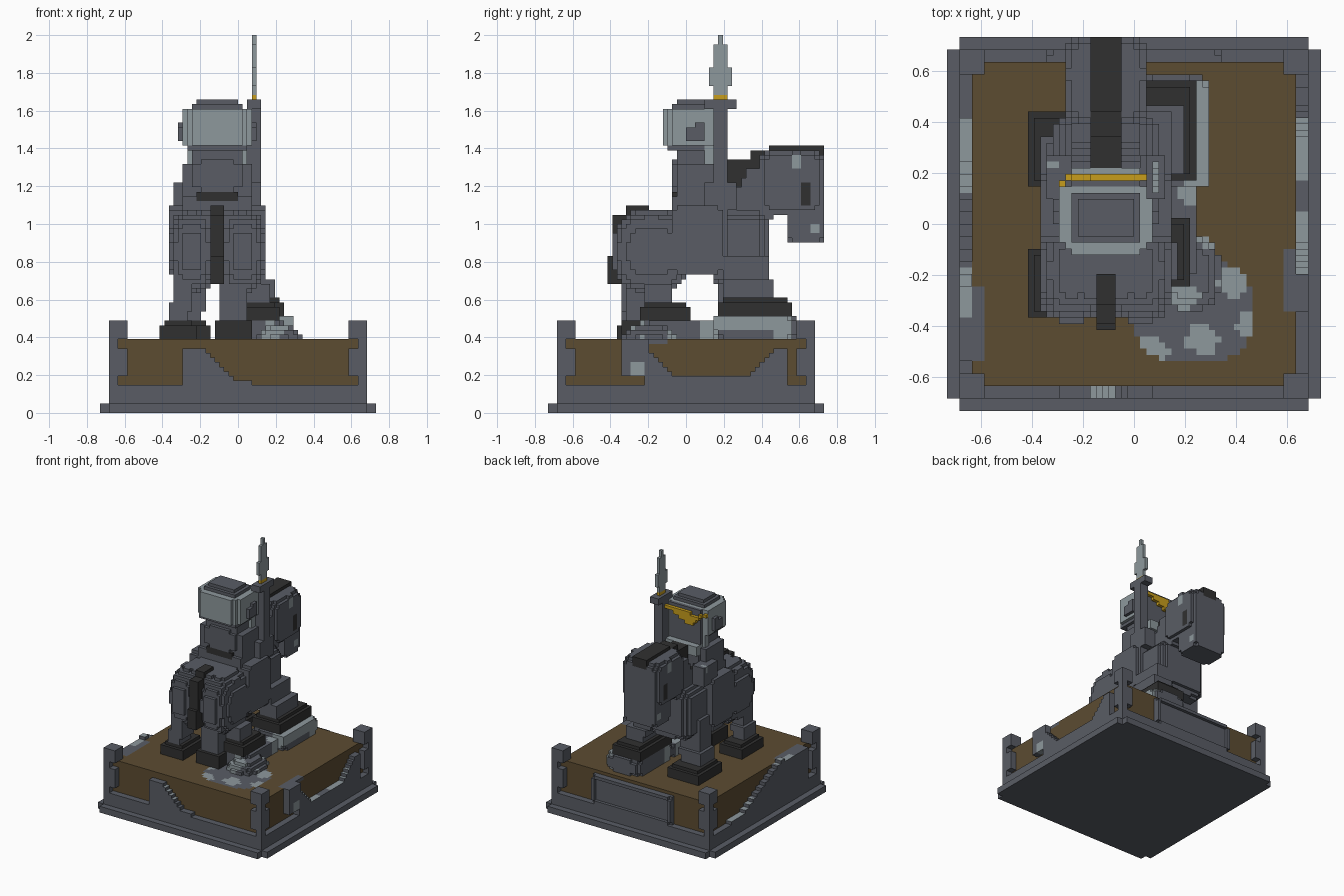
import bpy
import bmesh
import math
from mathutils import Vector

if "Cube" in bpy.data.objects:
    bpy.data.objects.remove(bpy.data.objects["Cube"])

UNIT = 2 / 82          # edge of one block
MIRROR = -10           # blocks mirror across the horse's own centre line

PALETTE = {
    "stone_grey": (0.1, 0.108, 0.13, 1),
    "pale_stone": (0.27, 0.315, 0.335, 1),
    "charcoal": (0.03, 0.03, 0.03, 1),
    "earth_brown": (0.107, 0.072, 0.031, 1),
    "gold": (0.57, 0.34, 0.012, 1),
}
GREY, PALE, BLACK, BROWN, GOLD = range(len(PALETTE))
PALE_TOP = -1          # grey block with a pale upper face
materials = []
for label, colour in PALETTE.items():
    mat = bpy.data.materials.new(label)
    mat.use_nodes = True
    mat.diffuse_color = colour
    mat.node_tree.nodes["Principled BSDF"].inputs["Base Color"].default_value = colour
    materials.append(mat)

blocks = {}            # block position -> (part name, colour)


def fill(part, colour, x, y, z, power=None, mirror=False):
    """Fill a box of blocks; a power rounds it into a superellipsoid."""
    for i in range(*x):
        for j in range(*y):
            for k in range(*z):
                if power:
                    offsets = [abs(2 * c + 1 - lo - hi) / (hi - lo)
                               for c, (lo, hi) in zip((i, j, k), (x, y, z))]
                    if sum(d ** power for d in offsets) > 1:
                        continue
                tone = colour(i, j, k) if callable(colour) else colour
                blocks[i, j, k] = (part, tone)
                if mirror:
                    blocks[MIRROR - i, j, k] = (part, tone)


def build_parts():
    """Make one mesh per part from the exposed block sides."""
    steps = [Vector(s) for s in ((1, 0, 0), (0, 1, 0), (0, 0, 1))]
    meshes = {}
    for cell, (part, tone) in blocks.items():
        bm, verts = meshes.setdefault(part, (bmesh.new(), {}))
        for axis in range(3):
            for sign in (0, 1):
                side = steps[axis] * (2 * sign - 1)
                if tuple(int(c) for c in Vector(cell) + side) in blocks:
                    continue
                a, b = steps[axis - 2], steps[axis - 1]
                base = Vector(cell) + steps[axis] * sign
                loop = [base, base + a, base + a + b, base + b]
                if not sign:
                    loop.reverse()
                corners = []
                for p in loop:
                    key = tuple(int(c) for c in p)
                    if key not in verts:
                        verts[key] = bm.verts.new(p * UNIT)
                    corners.append(verts[key])
                shade = tone
                if tone == PALE_TOP:
                    shade = PALE if side.z > 0 else GREY
                bm.faces.new(corners).material_index = shade
    for part, (bm, verts) in meshes.items():
        bmesh.ops.dissolve_limit(bm, angle_limit=0.01, verts=bm.verts[:],
                                 edges=bm.edges[:], delimit={'MATERIAL'})
        mesh = bpy.data.meshes.new(part)
        bm.to_mesh(mesh)
        bm.free()
        for mat in materials:
            mesh.materials.append(mat)
        bpy.context.collection.objects.link(bpy.data.objects.new(part, mesh))


def mottled(i, j, k):
    return PALE if math.sin(i * 0.7 + j * 0.3) + math.sin(j * 0.8 - i * 0.2) > 0.5 else GREY


# Pedestal: stepped lip, plinth, soil and corner posts
fill("base_lip", GREY, (-30, 30), (-28, 28), (0, 2))
fill("base_lip", GREY, (-28, 28), (-30, 30), (0, 2))
fill("plinth", GREY, (-28, 28), (-28, 28), (2, 6))
fill("soil", BROWN, (-26, 26), (-26, 26), (6, 16))
EDGES = (((24, 28), (26, 28)), ((-28, -24), (-28, -26)))
for wide, narrow in EDGES:
    for wide_y, narrow_y in EDGES:
        fill("corner_post", GREY, narrow, narrow_y, (6, 20))
        for span in ((8, 14), (16, 20)):
            fill("corner_post", GREY, wide, wide_y, span)

# Stepped masonry remains along the walls, some steps with pale tops
for s in range(-12, 3):
    top = 14 if s < -7 else max(7, 6 - s)
    tone = PALE_TOP if -8 < s < -3 else GREY
    fill("front_rubble", tone, (s, s + 1), (-28, -26), (6, top))
for s in range(-14, 22):
    top = 16 if s < -8 else max(8, min(14, abs(s - 5)))
    low = 8 if s < -9 else 6
    tone = PALE_TOP if -9 < s < 2 or 6 < s < 17 else GREY
    fill("right_rubble", tone, (26, 28), (s, s + 1), (low, top))
fill("right_rubble", PALE, (26, 28), (-12, -9), (8, 11), 3)
fill("right_rubble", GREY, (24, 26), (-14, -4), (15, 16))
for s in range(-22, 17):
    top = 16 if s < -10 else max(7, 12 - s // 2)
    tone = PALE_TOP if -16 < s < -7 or s > 4 else GREY
    fill("left_rubble", tone, (-28, -26), (s, s + 1), (6, top))
fill("left_rubble", GREY, (-26, -24), (-22, -10), (15, 16))

# Back plaque with a raised rim
fill("plaque", GREY, (-14, 14), (26, 27), (6, 15))
for z in ((6, 7), (14, 15)):
    fill("plaque_rim", GREY, (-13, 13), (27, 28), z)
for x in ((-14, -13), (13, 14)):
    fill("plaque_rim", GREY, x, (27, 28), (7, 14))

# Rocks beneath the horse
fill("ground_stones", mottled, (0, 19), (-22, -6), (15, 16), 3)
fill("rock", mottled, (4, 14), (-14, -2), (12, 19), 2.5)
fill("rock", mottled, (0, 10), (-10, 8), (16, 20), 6)
fill("rock", mottled, (0, 12), (6, 24), (16, 21), 6)
fill("rock", PALE, (8, 12), (6, 19), (18, 21))

# Horse legs: hoof box, floor height, and shin span across
LEGS = {
    "rear_right": ((-17, -9), (-15, -4), 16, (-14, -10)),
    "front_right": ((-17, -6), (6, 18), 16, (-14, -7)),
    "rear_left": ((-3, 9), (-10, 1), 20, (0, 5)),
    "front_left": ((0, 10), (7, 23), 21, (0, 6)),
}
for leg, ((x0, x1), (y0, y1), floor, (s0, s1)) in LEGS.items():
    hoof, shin = leg + "_hoof", leg + "_shin"
    fill(hoof, BLACK, (x0, x1), (y0, y1), (floor, floor + 3), 20)
    fill(hoof, BLACK, (x0 + 1, x1 - 1), (y0 + 1, y1 - 1), (floor + 3, floor + 4))
    fill(shin, GREY, (x0 + 2, x1 - 2), (y0 + 1, y1 - 4), (floor + 4, floor + 6))
    fill(shin, GREY, ((x0 + s0) // 2 + 1, (x1 + s1) // 2), (y0 + 1, y1 - 4),
         (floor + 6, floor + 8))
    fill(shin, GREY, (s0, s1), (y0 + 1, y1 - 5), (floor + 8, 34))
fill("rear_left_hoof", BLACK, (-5, 3), (-14, -6), (16, 20), 20)
fill("rear_left_shin", GREY, (-4, 2), (-13, -8), (20, 32))

# Horse body
fill("barrel", GREY, (-12, 3), (-11, 16), (30, 44), 5)
fill("haunch", GREY, (-15, -5), (-16, 1), (26, 44), 2.7, mirror=True)
fill("rump", GREY, (-11, 2), (-13, 2), (33, 44), 5)
fill("chest", GREY, (-13, 4), (5, 18), (28, 44), 5)
for s in range(6):
    fill("neck", GREY, (-10, 1), (8 + s, 18 + s), (40 + 2 * s, 43 + 2 * s))

# Horse head, with eyes, nostrils and ears
fill("horse_head", GREY, (-11, 2), (16, 30), (43, 57), 6)
fill("muzzle", GREY, (-10, 1), (22, 30), (37, 48), 8)
fill("eye", BLACK, (-11, -10), (25, 27), (45, 50), mirror=True)
fill("nostril", PALE, (-10, -9), (27, 29), (39, 41), mirror=True)
fill("ear", PALE, (-11, -9), (23, 25), (53, 56), mirror=True)
fill("ear", GREY, (-11, -8), (23, 25), (56, 57), mirror=True)

# Mane and tail
fill("mane", BLACK, (-7, -2), (9, 15), (48, 55))
fill("mane", BLACK, (-7, -2), (14, 19), (52, 57))
fill("mane", BLACK, (-7, -2), (18, 30), (55, 58))
fill("tail", BLACK, (-6, -3), (-13, -8), (41, 45))
fill("tail", BLACK, (-6, -3), (-16, -11), (32, 43))
fill("tail", BLACK, (-6, -3), (-17, -13), (28, 34))

# Rider legs, skirt, belt and torso
fill("rider_leg", GREY, (-15, -11), (-3, 8), (30, 45), 8, mirror=True)
fill("skirt", GREY, (-12, 3), (-3, 8), (40, 47))
fill("belt", BLACK, (-9, 0), (-3, 8), (46, 48))
fill("torso", GREY, (-11, 2), (-3, 8), (48, 55), 6)
fill("upper_arm", GREY, (-12, -9), (-2, 7), (47, 54), 6, mirror=True)
fill("forearm", GREY, (-14, -10), (4, 11), (44, 50), 8, mirror=True)
fill("gauntlet", PALE, (-14, -12), (9, 10), (48, 50))
fill("collar", PALE, (-10, 1), (6, 9), (52, 55))

# Rider head: face, open helmet with clipped corners, guards and gold brow
fill("face", GREY, (-10, 1), (-2, 7), (55, 66))
for s in range(3):
    fill("helmet", PALE, (s - 12, 3 - s), (-3 - s, 6), (58, 66))
fill("helmet_rim", GREY, (-11, 2), (-4, 6), (57, 58))
fill("cheek_guard", PALE, (-11, -9), (4, 6), (54, 58), mirror=True)
fill("ear_guard", GREY, (-13, -12), (0, 4), (59, 62), mirror=True)
fill("ear_guard", GREY, (-13, -12), (2, 4), (62, 63), mirror=True)
fill("helmet_cap", GREY, (-10, 1), (-3, 5), (66, 67))
fill("helmet_cap", GREY, (-9, 0), (-2, 4), (67, 68))
for s in range(3):
    fill("brow", GOLD, (s - 10, -1 - 2 * s), (7, 8), (63 - s, 64 - s))
fill("brow", GOLD, (-7, 2), (7, 8), (64, 65))
fill("brow", GOLD, (-11, -10), (7, 8), (64, 65))
fill("brow", GOLD, (-12, -11), (6, 7), (64, 65))

# Spear
fill("spear_shaft", GREY, (2, 5), (6, 9), (29, 68))
fill("spear_guard", GREY, (2, 5), (4, 11), (66, 68))
fill("spear_band", GOLD, (3, 4), (6, 9), (68, 69))
fill("spear_tip", PALE, (3, 4), (6, 9), (69, 80))
fill("spear_tip", PALE, (3, 4), (5, 10), (71, 75))
fill("spear_tip", PALE, (3, 4), (7, 8), (80, 82))

build_parts()
